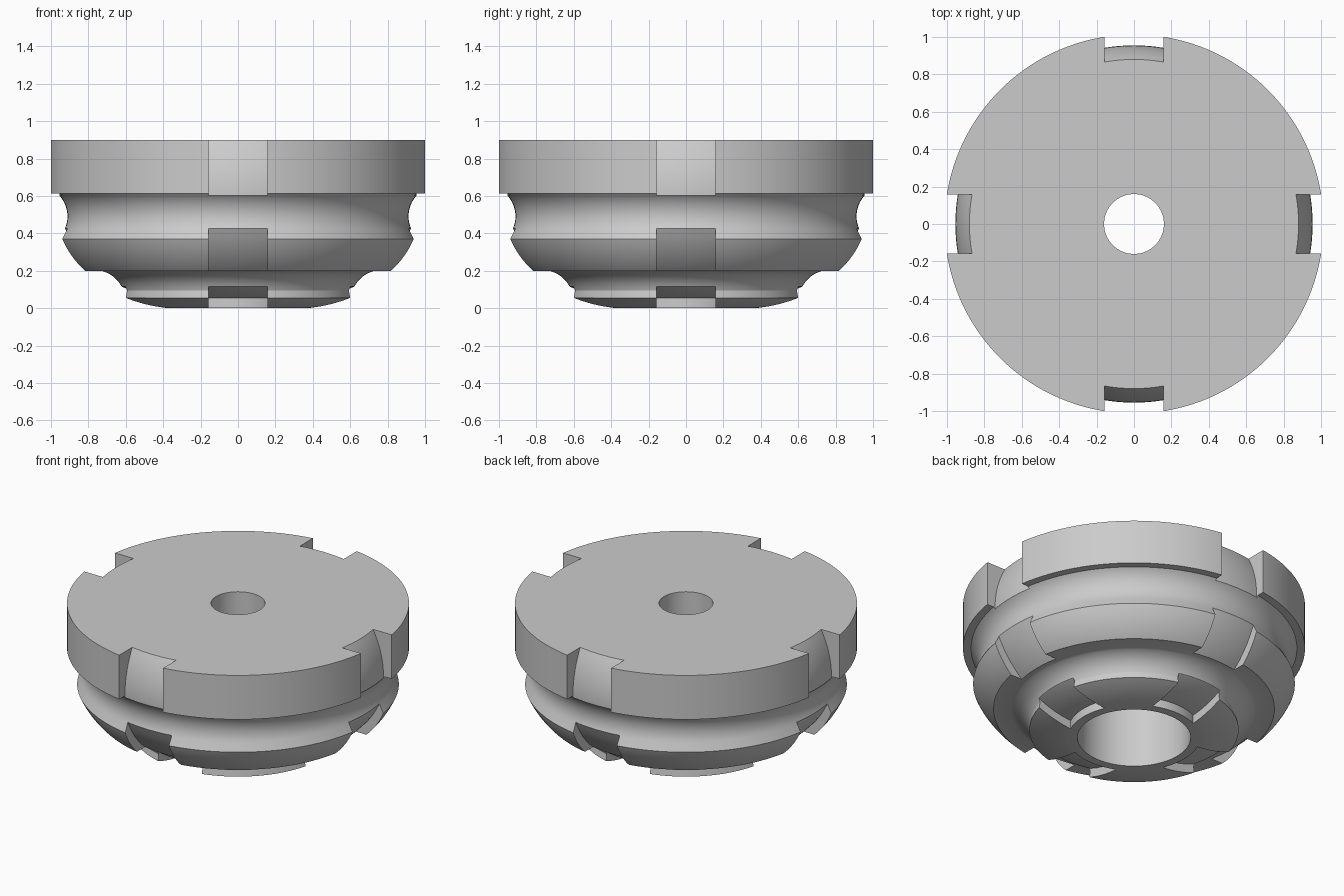
import bpy, bmesh, math
from mathutils import Vector

if "Cube" in bpy.data.objects:
    bpy.data.objects.remove(bpy.data.objects["Cube"])

SEGMENTS = 144
HEIGHT = 0.9

metal = bpy.data.materials.new("plain grey metal")
metal.use_nodes = True
grey = (0.6, 0.6, 0.6, 1)
metal.diffuse_color = grey
metal.node_tree.nodes["Principled BSDF"].inputs["Base Color"].default_value = grey


def arc(a, b, c, steps=12):
    """Points on the circle through a, b and c, from a to c."""
    a, b, c = Vector(a), Vector(b), Vector(c)
    u, v = b - a, c - a
    d = 2 * (u.x * v.y - u.y * v.x)
    offset = Vector((v.y * u.dot(u) - u.y * v.dot(v),
                     u.x * v.dot(v) - v.x * u.dot(u))) / d
    centre = a + offset
    start, end = a - centre, c - centre
    sweep = math.atan2(start.x * end.y - start.y * end.x, start.dot(end))
    pts = []
    for i in range(steps + 1):
        t = sweep * i / steps
        pts.append((centre.x + start.x * math.cos(t) - start.y * math.sin(t),
                    centre.y + start.x * math.sin(t) + start.y * math.cos(t)))
    return pts


def make_object(name, bm):
    bmesh.ops.recalc_face_normals(bm, faces=bm.faces)
    mesh = bpy.data.meshes.new(name)
    bm.to_mesh(mesh)
    bm.free()
    mesh.materials.append(metal)
    obj = bpy.data.objects.new(name, mesh)
    bpy.context.collection.objects.link(obj)
    return obj


def lathe(name, profile):
    """Spin a closed (radius, height) profile about the z axis."""
    bm = bmesh.new()
    rings = []
    for i in range(SEGMENTS):
        a = math.tau * i / SEGMENTS
        rings.append([bm.verts.new((r * math.cos(a), r * math.sin(a), z))
                      for r, z in profile])
    n = len(profile)
    for i in range(SEGMENTS):
        p, q = rings[i], rings[(i + 1) % SEGMENTS]
        for j in range(n):
            k = (j + 1) % n
            bm.faces.new((p[j], q[j], q[k], p[k]))
    return make_object(name, bm)


def box(name, size):
    bm = bmesh.new()
    bmesh.ops.create_cube(bm, size=1)
    bmesh.ops.scale(bm, vec=size, verts=bm.verts)
    return make_object(name, bm)


def boolean(obj, tool, operation):
    mod = obj.modifiers.new("cut", 'BOOLEAN')
    mod.operation, mod.solver, mod.object = operation, 'EXACT', tool
    bpy.context.view_layer.objects.active = obj
    bpy.ops.object.modifier_apply(modifier=mod.name)
    bpy.data.objects.remove(tool)


# Turned body: stepped bore, domed foot, cove, flared band, groove, top disc
profile = [(0.16, HEIGHT), (0.16, 0.6), (0.335, 0.6), (0.335, 0)]
profile += arc((0.4, 0), (0.515, 0.02), (0.62, 0.055))
profile += arc((0.614, 0.095), (0.645, 0.148), (0.725, 0.198))
profile += arc((0.832, 0.198), (0.903, 0.28), (0.953, 0.37))
profile += arc((0.928, 0.42), (0.912, 0.5), (0.965, 0.612))
profile += [(1.013, 0.612), (1.013, HEIGHT)]
body = lathe("turned_body", profile)

# Four radial notches, each stopping at a rounded inner core
core = [(0.39, -0.2)]
core += arc((0.39, 0.055), (0.61, 0.11), (0.927, 0.43))
core += arc((0.945, 0.5), (0.955, 0.6), (0.88, HEIGHT))
core += [(0.86, 1.0), (1.4, 1.0), (1.4, -0.2)]
for size in ((0.317, 4, 4), (4, 0.317, 4)):
    notch = lathe("notch_cutter", core)
    notch.hide_render = True
    boolean(notch, box("notch_limits", size), 'INTERSECT')
    boolean(body, notch, 'DIFFERENCE')

# Smooth turned surfaces with crisp edges
bpy.ops.object.select_all(action='DESELECT')
body.select_set(True)
bpy.context.view_layer.objects.active = body
bpy.ops.object.shade_smooth_by_angle(angle=math.radians(25))
